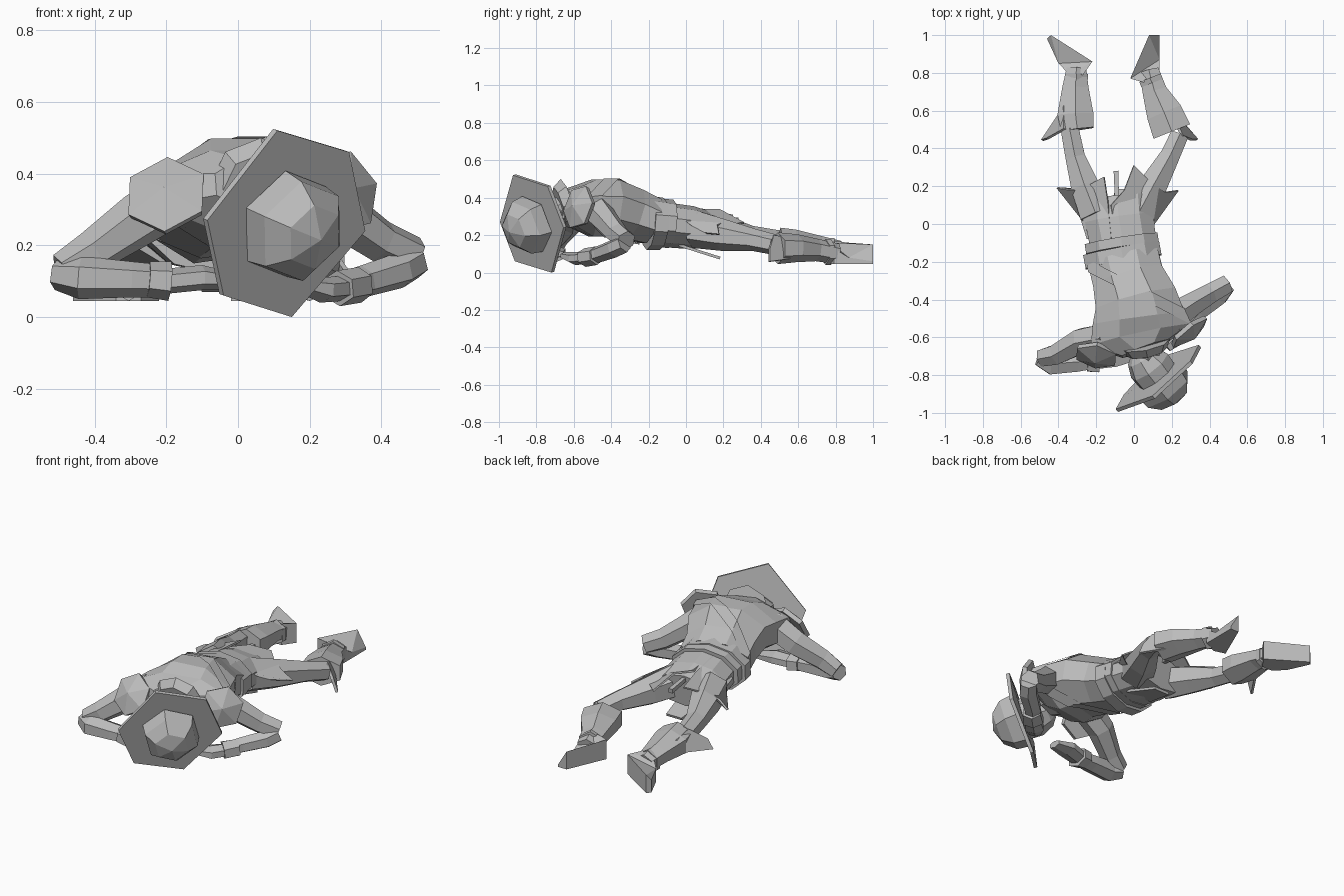
import bpy, bmesh, math
from mathutils import Vector as V

cube = bpy.data.objects.get("Cube")
if cube:
    bpy.data.objects.remove(cube, do_unlink=True)

grey = bpy.data.materials.new("plain_grey")
grey.use_nodes = True
grey.diffuse_color = (0.5, 0.5, 0.5, 1)
grey.node_tree.nodes["Principled BSDF"].inputs["Base Color"].default_value = (0.5, 0.5, 0.5, 1)


def finish(name, bm):
    bmesh.ops.recalc_face_normals(bm, faces=bm.faces)
    mesh = bpy.data.meshes.new(name)
    bm.to_mesh(mesh)
    bm.free()
    mesh.materials.append(grey)
    ob = bpy.data.objects.new(name, mesh)
    bpy.context.collection.objects.link(ob)


def bridge(bm, a, b):
    for k in range(len(a)):
        j = (k + 1) % len(a)
        bm.faces.new((a[k], a[j], b[j], b[k]))


def loft(name, path, sides=6, grow=0.0, cuts=()):
    """Skin rings (x, y, z, half width, half height) along a path."""
    bm = bmesh.new()
    pts = [V(p[:3]) for p in path]
    rings = []
    for i, p in enumerate(path):
        t = (pts[min(i + 1, len(pts) - 1)] - pts[max(i - 1, 0)]).normalized()
        side = t.cross(V((0, 0, 1))).normalized()
        up = side.cross(t)
        ring = []
        for k in range(sides):
            a = math.tau * (k + 0.5) / sides
            ring.append(bm.verts.new(pts[i] + side * math.cos(a) * (p[3] + grow)
                                     + up * math.sin(a) * (p[4] + grow)))
        rings.append(ring)
    for a, b in zip(rings, rings[1:]):
        bridge(bm, a, b)
    bm.faces.new(rings[0])
    bm.faces.new(rings[-1])
    # Optional planes trim the skin to a band
    for co, no in cuts:
        bmesh.ops.bisect_plane(bm, geom=bm.verts[:] + bm.edges[:] + bm.faces[:],
                               plane_co=co, plane_no=no, clear_outer=True)
    finish(name, bm)


def plate(name, pts, thick=0.015):
    """Thin panel from an outline."""
    bm = bmesh.new()
    face = bm.faces.new([bm.verts.new(p) for p in pts])
    face.normal_update()
    push = face.normal * thick
    low = list(face.verts)
    top = [bm.verts.new(v.co + push) for v in low]
    bm.faces.new(top)
    bridge(bm, low, top)
    finish(name, bm)


def turned(name, centre, axis, up, profile, sides=6):
    """Stack polygon rings (offset, radius) along an axis."""
    axis = V(axis).normalized()
    up = V(up)
    up = (up - axis * up.dot(axis)).normalized()
    side = axis.cross(up)
    bm = bmesh.new()
    rings = []
    for h, r in profile:
        rings.append([bm.verts.new(V(centre) + axis * h + r * (
            up * math.cos(math.tau * k / sides) + side * math.sin(math.tau * k / sides)))
            for k in range(sides)])
    for a, b in zip(rings, rings[1:]):
        bridge(bm, a, b)
    bm.faces.new(rings[0])
    bm.faces.new(rings[-1])
    bmesh.ops.remove_doubles(bm, verts=bm.verts, dist=0.0005)
    finish(name, bm)


# Torso, sash and belt
torso = [(.06, -.66, .37, .14, .08), (.035, -.59, .355, .29, .12), (.025, -.5, .345, .265, .165),
         (.01, -.4, .345, .235, .165), (-.03, -.29, .31, .205, .15), (-.055, -.19, .275, .205, .135)]
loft("torso", torso, 8)
slope = V((.45, .89, 0))
mid = V((.03, -.36, .3))
loft("sash", torso, 8, .008, [(mid + slope * .03, slope), (mid - slope * .03, -slope)])
loft("belt", [(-.055, -.2, .265, .215, .145), (-.068, -.13, .26, .215, .14)], 10)
loft("lower_belt", [(-.06, -.13, .265, .205, .13), (-.068, -.08, .26, .205, .13)], 10)
loft("hips", [(-.055, -.11, .255, .185, .12), (-.08, .03, .24, .19, .115), (-.09, .14, .225, .19, .095)], 10)

# Coat tails and hanging flap
plate("right_tail", [(-.25, -.08, .26), (-.3, .08, .26), (-.27, .19, .28), (-.16, .25, .31),
                     (-.14, .12, .335), (-.12, -.08, .36)], .01)
plate("left_tail", [(-.1, -.08, .36), (-.12, .1, .34), (-.05, .18, .34), (0, .31, .27), (.09, .22, .255),
                    (.09, .08, .27), (.12, -.08, .26)], .01)
plate("right_side_flap", [(-.26, .08, .21), (-.41, .19, .22), (-.35, .18, .26), (-.27, .18, .29), (-.26, 0, .27)], .01)
plate("left_side_flap", [(.1, .08, .21), (.23, .18, .2), (.16, .17, .25), (.09, .22, .27), (.1, 0, .27)], .01)
plate("front_flap", [(-.15, -.04, .14), (.02, -.04, .14), (0, .18, .07), (-.1, .18, .07)])
loft("belt_handle", [(-.09, .12, .3, .015, .015), (-.095, .28, .28, .018, .018)], 4)

# Legs: thigh, boot shaft and flared cuff
loft("right_thigh", [(-.2, .05, .24, .1, .1), (-.26, .2, .22, .085, .085),
                     (-.31, .35, .19, .06, .06), (-.34, .5, .17, .055, .055)])
loft("left_thigh", [(.02, .05, .23, .1, .1), (.1, .2, .2, .085, .085),
                    (.19, .36, .175, .06, .06), (.24, .47, .15, .055, .055)])
loft("right_boot", [(-.3, .5, .155, .1, .085), (-.31, .58, .15, .11, .08),
                    (-.31, .72, .135, .08, .06), (-.305, .82, .115, .06, .055)])
loft("left_boot", [(.2, .49, .13, .12, .085), (.16, .59, .13, .11, .075),
                   (.11, .7, .12, .075, .06), (.08, .81, .1, .06, .055)])
plate("right_boot_cuff", [(-.36, .62, .11), (-.48, .44, .1), (-.45, .45, .16), (-.36, .5, .21), (-.36, .62, .19)], .015)
plate("left_boot_cuff", [(.21, .6, .08), (.34, .45, .06), (.31, .45, .13), (.26, .47, .2), (.2, .6, .18)], .015)
for name, ankle, y in (("right_boot_band", (-.305, .78, .115), (0, 1, 0)),
                       ("left_boot_band", (.09, .76, .11), (-.4, 1, 0))):
    turned(name, ankle, y, (0, 0, 1), [(-.015, .07), (.015, .07)])


def foot(name, outline):
    """Wedge shoe on its side: sole side tall, instep side low."""
    bm = bmesh.new()
    low = [bm.verts.new((x, y, .045)) for x, y, z in outline]
    top = [bm.verts.new(p) for p in outline]
    bm.faces.new(low)
    bm.faces.new(top)
    bridge(bm, low, top)
    bmesh.ops.triangulate(bm, faces=[f for f in bm.faces if len(f.verts) > 4])
    finish(name, bm)


foot("right_foot", [(-.34, .79, .16), (-.27, .79, .17), (-.22, .86, .16), (-.44, 1, .15),
                    (-.46, .98, .12), (-.4, .85, .12)])
foot("left_foot", [(.135, .79, .13), (.05, .75, .165), (-.02, .77, .16), (.08, 1, .15),
                   (.135, 1, .06), (.135, .87, .08)])

# Arms, cuffs and hands
loft("right_upper_arm", [(-.14, -.6, .36, .085, .08), (-.28, -.62, .27, .075, .075),
                         (-.41, -.69, .18, .06, .06), (-.49, -.71, .13, .05, .05)])
loft("right_forearm", [(-.505, -.71, .12, .045, .045), (-.44, -.74, .11, .065, .06),
                       (-.3, -.73, .105, .06, .05), (-.2, -.72, .1, .05, .045)])
loft("right_cuff", [(-.25, -.725, .105, .065, .05), (-.19, -.72, .1, .075, .055)])
loft("right_hand", [(-.2, -.72, .1, .055, .035), (-.1, -.7, .11, .065, .035), (0, -.69, .1, .04, .02)])
loft("left_upper_arm", [(.18, -.51, .37, .09, .085), (.3, -.43, .28, .07, .07),
                        (.4, -.37, .21, .06, .06), (.49, -.32, .17, .055, .055)])
loft("left_forearm", [(.49, -.33, .155, .05, .05), (.45, -.38, .13, .055, .05),
                      (.35, -.46, .1, .05, .045), (.29, -.53, .085, .045, .04)])
loft("left_cuff", [(.34, -.48, .09, .055, .05), (.28, -.54, .08, .065, .05)])
loft("left_hand", [(.29, -.53, .08, .05, .035), (.23, -.59, .075, .06, .035), (.17, -.65, .09, .035, .02)])

# Shoulder guards
guard = [(-.02, .115), (.005, .12), (.045, .0)]
turned("right_shoulder_guard", (-.2, -.7, .34), (-.15, -.85, .5), (0, .3, 1), guard)
turned("left_shoulder_guard", (.295, -.575, .35), (.6, -.75, .2), (.28, .2, 1), guard)

# Neck, collar and head
hat = (.135, -.82, .26)
hat_axis = (.586, -.76, -.277)
loft("neck", [(.05, -.6, .36, .08, .08), (.08, -.74, .3, .07, .07)])
turned("collar", (.06, -.65, .36), (.2, -1, -.3), (0, 0, 1), [(-.02, .14), (.03, .11)], 8)
turned("head", hat, hat_axis, (-.1, -.3, .9), [(-.19, .05), (-.16, .09), (-.09, .12), (0, .115)], 8)

# Wide hat with a domed crown
plate("hat_brim", [(.11, -.925, .52), (.31, -.74, .46), (.355, -.655, .24),
                   (.15, -.72, 0), (-.04, -.915, .06), (-.085, -.995, .27)], .02)
turned("hat_crown", hat, hat_axis, (0, -.2, .5), [(0, .158), (.075, .148), (.135, .095), (.165, 0)])
